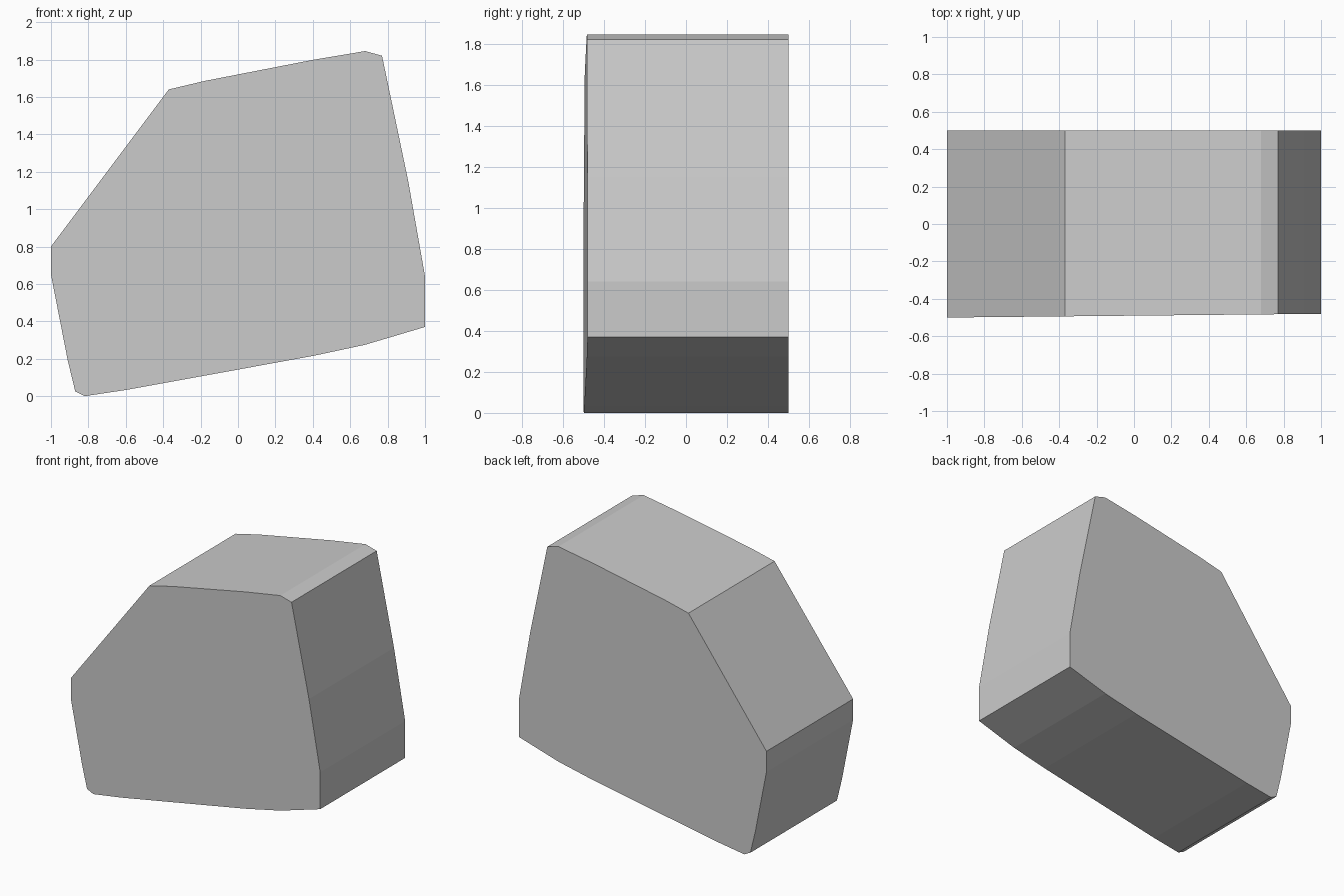
import bpy, bmesh

if "Cube" in bpy.data.objects:
    bpy.data.objects.remove(bpy.data.objects["Cube"])

# Side outline of the block (x, z), clockwise from the left corner
outline = [(-1, 0.80), (-0.37, 1.64), (-0.18, 1.685), (0.40, 1.798), (0.68, 1.845),
           (0.77, 1.82), (0.91, 1.15), (1, 0.64), (1, 0.37), (0.68, 0.275),
           (0.40, 0.215), (-0.60, 0.033), (-0.82, 0.0), (-0.87, 0.025),
           (-0.91, 0.19), (-1, 0.65)]


def front_y(x):
    # The front face tapers slightly towards the right
    return -0.49 + 0.01 * x


# Faceted stone block: front and back caps joined by a band of sides
bm = bmesh.new()
front = [bm.verts.new((x, front_y(x), z)) for x, z in outline]
back = [bm.verts.new((x, 0.5, z)) for x, z in outline]
bm.faces.new(front)
bm.faces.new(back)
for i in range(len(outline)):
    j = (i + 1) % len(outline)
    bm.faces.new((front[i], front[j], back[j], back[i]))
bmesh.ops.recalc_face_normals(bm, faces=bm.faces)

mesh = bpy.data.meshes.new("stone_block")
bm.to_mesh(mesh)
bm.free()
bpy.context.collection.objects.link(bpy.data.objects.new("stone_block", mesh))
